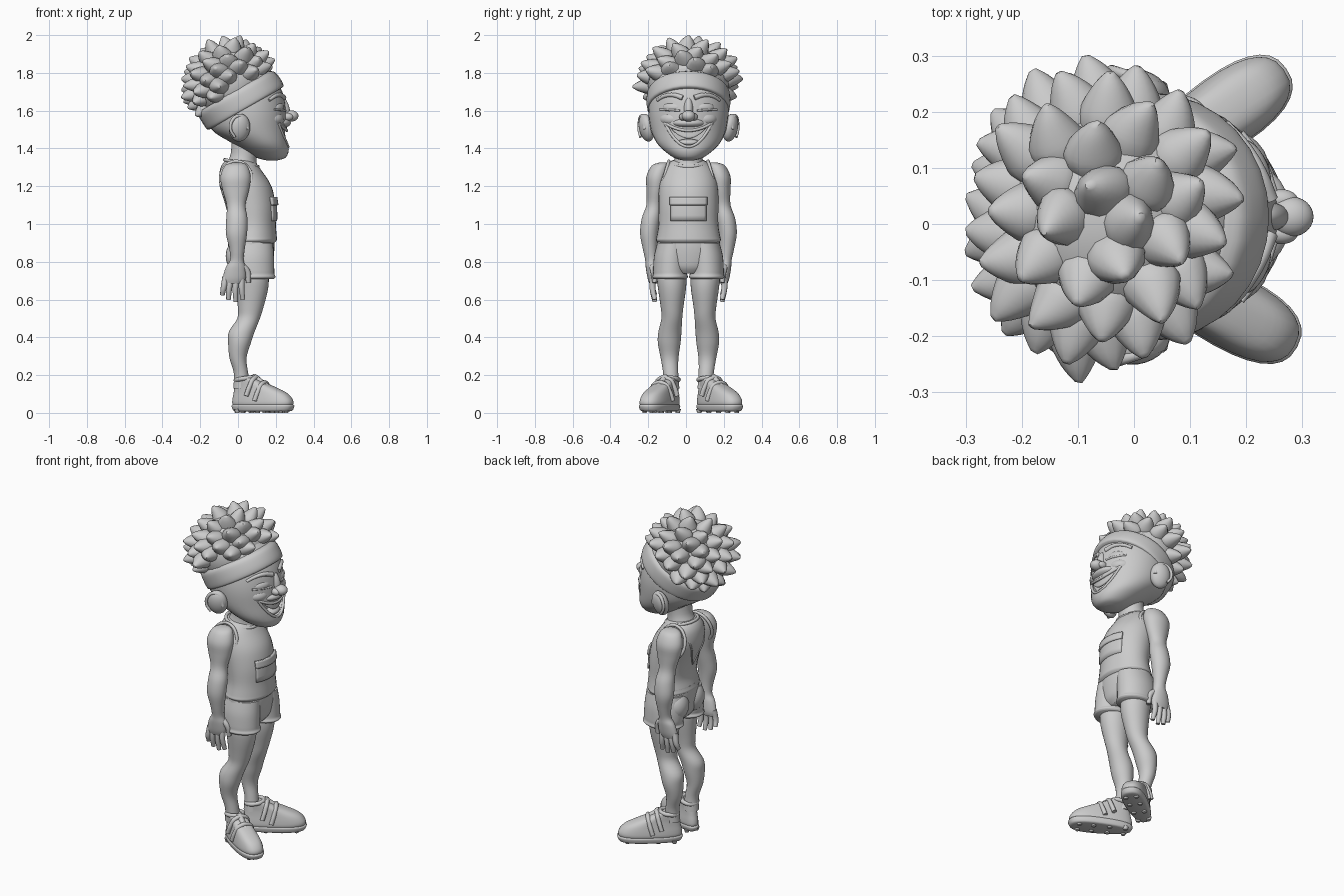
import bpy, bmesh, math, random
from mathutils import Matrix, Vector

random.seed(4)
if "Cube" in bpy.data.objects:
    bpy.data.objects.remove(bpy.data.objects["Cube"])

clay = bpy.data.materials.new("clay_grey")
clay.use_nodes = True
clay.diffuse_color = (0.6, 0.6, 0.6, 1)
clay.node_tree.nodes["Principled BSDF"].inputs["Base Color"].default_value = (0.6, 0.6, 0.6, 1)
parts = []


def add(name, data):
    ob = bpy.data.objects.new(name, data)
    bpy.context.collection.objects.link(ob)
    data.materials.append(clay)
    parts.append(ob)
    return ob


def mesh(name, bm):
    bmesh.ops.recalc_face_normals(bm, faces=bm.faces)
    me = bpy.data.meshes.new(name)
    bm.to_mesh(me)
    bm.free()
    return add(name, me)


def spline(rings, t):
    """Smooth interpolation between the rings at parameter t."""
    i = min(int(t), len(rings) - 2)
    f = t - i
    a, b, c, d = (rings[max(0, min(len(rings) - 1, i + k))] for k in (-1, 0, 1, 2))
    return [q + f * ((r - p) / 2 + f * ((2 * p - 5 * q + 4 * r - s) / 2 + f * (3 * q - p - 3 * r + s) / 2))
            for p, q, r, s in zip(a, b, c, d)]


def loft_into(bm, rings, matrix=Matrix(), n=32, steps=4, egg=0):
    """Skin elliptical rings (cx, cy, z, rx, ry); egg squares them and widens the +x end."""
    rows = []
    for k in range((len(rings) - 1) * steps + 1):
        cx, cy, z, rx, ry = spline(rings, k / steps)
        row = []
        for j in range(n):
            c, s = math.cos(j * math.tau / n), math.sin(j * math.tau / n)
            c, s = (math.copysign(abs(v) ** (1 - egg), v) for v in (c, s))
            row.append(bm.verts.new(matrix @ Vector((cx + rx * c, cy + ry * s * (1 + egg * c), z))))
        rows.append(row)
    for a, b in zip(rows, rows[1:]):
        for j in range(n):
            bm.faces.new((a[j], a[(j + 1) % n], b[(j + 1) % n], b[j]))
    bm.faces.new(rows[0])
    bm.faces.new(rows[-1])


def loft(name, rings, matrix=Matrix(), side=1, egg=0):
    bm = bmesh.new()
    loft_into(bm, [(x, y * side, z, rx, ry) for x, y, z, rx, ry in rings], matrix, egg=egg)
    return mesh(name, bm)


def ball(name, loc, size, rot=(0, 0, 0)):
    bm = bmesh.new()
    bmesh.ops.create_uvsphere(bm, u_segments=24, v_segments=16, radius=1)
    bmesh.ops.scale(bm, vec=size, verts=bm.verts)
    ob = mesh(name, bm)
    ob.location, ob.rotation_euler = loc, rot
    return ob


def tube(name, points, radius, taper=1.0, cyclic=False):
    cu = bpy.data.curves.new(name, "CURVE")
    cu.dimensions, cu.bevel_depth, cu.use_fill_caps = "3D", radius, True
    cu.bevel_resolution, cu.resolution_u = 3, 6
    sp = cu.splines.new("BEZIER")
    sp.bezier_points.add(len(points) - 1)
    sp.use_cyclic_u = cyclic
    for i, (bp, p) in enumerate(zip(sp.bezier_points, points)):
        bp.co = p
        bp.handle_left_type = bp.handle_right_type = "AUTO"
        bp.radius = 1 + (taper - 1) * i / (len(points) - 1)
    return add(name, cu)


def surface(rings, y, z, sign=1):
    """Point on a lofted body at the given y and z, front or back."""
    k = next((i for i in range(len(rings) - 2) if rings[i + 1][2] > z), len(rings) - 2)
    t = k + (z - rings[k][2]) / (rings[k + 1][2] - rings[k][2])
    cx, cy, _, rx, ry = spline(rings, t)
    return Vector((cx + sign * rx * math.sqrt(max(0, 1 - (y / ry) ** 2)), y, z))


def panel(name, rings, half, low, high, off, thick=0.009):
    """Thin plate that follows the front of a lofted body."""
    bm = bmesh.new()
    grid = [[bm.verts.new(surface(rings, u / 8 * half, low(u / 8) + (high(u / 8) - low(u / 8)) * v / 4)
                          + Vector((off, 0, 0))) for v in range(5)] for u in range(-8, 9)]
    for a, b in zip(grid, grid[1:]):
        for v in range(4):
            bm.faces.new((a[v], b[v], b[v + 1], a[v + 1]))
    ob = mesh(name, bm)
    ob.modifiers.new("thickness", "SOLIDIFY").thickness = thick
    return ob


# Head with open laughing mouth
HEAD = [(.18, 0, 1.337, .03, .03), (.175, 0, 1.35, .075, .075), (.15, 0, 1.385, .118, .125),
        (.115, 0, 1.43, .15, .168), (.06, 0, 1.5, .2, .2), (.04, 0, 1.6, .215, .212),
        (.025, 0, 1.7, .21, .2), (0, 0, 1.8, .17, .17), (-.02, 0, 1.88, .08, .08)]
head = loft("head", HEAD)
lip_top = lambda u: 1.495 + .04 * u * u
lip_low = lambda u: 1.41 + .125 * u * u
us = [i / 8 for i in range(-8, 9)]
outline = [(u * .125, lip_top(u) + .001) for u in us] + [(u * .125, lip_low(u)) for u in us[-2:0:-1]]
bm = bmesh.new()
face = bm.faces.new([bm.verts.new((.205, y, z)) for y, z in outline])
ext = bmesh.ops.extrude_face_region(bm, geom=[face])["geom"]
bmesh.ops.translate(bm, vec=(.2, 0, 0), verts=[v for v in ext if isinstance(v, bmesh.types.BMVert)])
cutter = mesh("mouth_cutter", bm)
cut = head.modifiers.new("mouth", "BOOLEAN")
cut.operation, cut.object = "DIFFERENCE", cutter
bpy.context.view_layer.objects.active = head
bpy.ops.object.modifier_apply(modifier="mouth")
parts.remove(cutter)
bpy.data.objects.remove(cutter)
for name, edge in (("upper_lip", lip_top), ("lower_lip", lip_low)):
    tube(name, [surface(HEAD, u * .125, edge(u)) - Vector((.003, 0, 0)) for u in us[::2]], .008)
panel("upper_teeth", HEAD, .115, lambda u: lip_top(u) - .042 * (1 - u * u), lip_top, -.012)
ball("tongue", (.215, 0, 1.43), (.04, .065, .02))
ball("muzzle", (.215, 0, 1.535), (.065, .09, .03))
ball("nose_tip", (.28, 0, 1.572), (.04, .036, .03))
ball("nose_bridge", (.24, 0, 1.605), (.034, .026, .07), (0, -.2, 0))

for side, label in ((1, "left"), (-1, "right")):
    # Facial features on each side
    on = lambda y, z: surface(HEAD, y * side, z)
    ball(label + "_nostril", (.262, side * .03, 1.567), (.03, .019, .02))
    ball(label + "_cheek", on(.115, 1.555).lerp(Vector((.04, 0, 1.555)), .33), (.08, .08, .05))
    ball(label + "_eyelid", on(.095, 1.615).lerp(Vector((.04, 0, 1.615)), .1), (.028, .055, .03), (0, 0, side * .4))
    tube(label + "_lash_line", [on(.045, 1.6), on(.095, 1.604), on(.15, 1.606)], .006)
    tube(label + "_eyebrow", [on(.03, 1.668), on(.08, 1.683), on(.125, 1.678), on(.165, 1.655)], .014, .6)
    # Ear
    ball(label + "_ear", (.008, side * .222, 1.51), (.058, .038, .075), (side * -.2, 0, side * -.3))
    rim = [(.005 + .045 * math.cos(a), side * (.246 - .016 * math.cos(a)), 1.512 + .06 * math.sin(a))
           for a in (-.2, .8, 1.6, 2.4, 3.3, 4.2)]
    tube(label + "_ear_rim", rim, .012, .6)
    # Arm
    loft(label + "_arm", [(-.005, .135, 1.325, .025, .02), (-.01, .148, 1.308, .06, .047),
         (-.013, .165, 1.25, .08, .058), (-.012, .172, 1.18, .07, .05), (-.01, .18, 1.1, .05, .043),
         (-.006, .197, 1.03, .056, .05), (-.008, .208, .95, .056, .048), (-.005, .204, .87, .041, .038),
         (-.006, .197, .81, .036, .032), (-.013, .193, .77, .052, .033), (-.02, .187, .715, .06, .03),
         (-.025, .185, .685, .05, .022)], side=side)
    # Fingers and thumb
    for k, (x0, x1, z1) in enumerate(((-.064, -.083, .625), (-.038, -.05, .6), (-.01, -.012, .588), (.018, .026, .6))):
        tube(f"{label}_finger_{k + 1}", [(x0, side * .187, .72), ((x0 + x1) / 2 - .003, side * .19, .66),
             (x1, side * .178, z1)], .019, .65)
    tube(label + "_thumb", [(.015, side * .19, .78), (.048, side * .185, .75), (.055, side * .178, .69)], .02, .65)
    # Leg
    loft(label + "_leg", [(.075, .085, .82, .08, .07), (.075, .088, .72, .088, .078), (.075, .087, .65, .083, .073),
         (.067, .087, .56, .068, .06), (.056, .088, .5, .06, .055), (.02, .098, .43, .068, .061),
         (.008, .102, .37, .06, .06), (.0, .1, .29, .045, .047), (.016, .094, .21, .038, .04),
         (.02, .09, .13, .045, .042)], side=side)
    ball(label + "_kneecap", (.09, side * .088, .53), (.03, .036, .05))
    # Shorts leg with rolled hem
    loft(label + "_shorts_leg", [(.072, .082, .9, .113, .083), (.07, .092, .83, .12, .09),
         (.072, .097, .76, .12, .09), (.075, .097, .735, .118, .09), (.075, .097, .72, .124, .094),
         (.075, .097, .71, .115, .087)], side=side)
    ball(label + "_buttock", (-.0, side * .075, .83), (.065, .075, .085))
    # Armhole trim of the vest
    tube(label + "_armhole", [(-.01 + .082 * math.cos(a), side * (.13 - .026 * math.sin(a)),
         1.24 + .092 * math.sin(a)) for a in (i * math.tau / 10 for i in range(10))], .009, cyclic=True)
    # Shoe, turned outward
    angle = 35 if side > 0 else 28
    turn = Matrix.Translation((.02, side * .088, 0)) @ Matrix.Rotation(side * math.radians(angle), 4, "Z")
    loft(label + "_shoe", [(.125, 0, .03, .165, .054), (.125, 0, .05, .177, .062), (.122, 0, .075, .173, .061),
         (.11, 0, .105, .155, .056), (.08, 0, .135, .12, .05), (.048, 0, .162, .082, .046),
         (.03, 0, .185, .054, .043)], turn, egg=.2)
    loft(label + "_sole", [(.125, 0, .008, .155, .05), (.125, 0, .014, .172, .06), (.125, 0, .036, .182, .065),
         (.125, 0, .045, .175, .061)], turn, egg=.2)
    tube(label + "_shoe_collar", [turn @ Vector((.02 + .05 * math.cos(a), .043 * math.sin(a),
         .18 + .008 * math.cos(a))) for a in (i * math.tau / 8 for i in range(8))], .012, cyclic=True)
    tube(label + "_tongue", [turn @ Vector(p) for p in ((.07, 0, .19), (.11, 0, .165), (.16, 0, .135))], .02, .7)
    for k, x in enumerate((.085, .135)):
        tube(f"{label}_strap_{k + 1}", [turn @ Vector((x + dx, y, .19 - k * .026 - drop)) for dx, y, drop in
             ((-.025, -.064, .1), (-.01, -.053, .05), (0, -.03, .012), (0, .03, .012), (-.01, .053, .05),
              (-.025, .064, .1))], .013)
    bm = bmesh.new()
    for x in (-.01, .08, .17, .25):
        for y in (-.03, .03):
            bmesh.ops.create_cone(bm, segments=8, radius1=.011, radius2=.018, depth=.02, cap_ends=True,
                                  matrix=turn @ Matrix.Translation((x, y, .01)))
    mesh(label + "_shoe_studs", bm)

# Neck, vest and shorts
loft("neck", [(.02, 0, 1.28, .095, .095), (.022, 0, 1.33, .076, .078), (.035, 0, 1.38, .072, .072),
              (.05, 0, 1.47, .085, .08)])
VEST = [(.075, 0, .9, .118, .16), (.075, 0, .915, .13, .172), (.077, 0, .935, .128, .168),
        (.08, 0, 1.0, .12, .158), (.068, 0, 1.1, .13, .158), (.04, 0, 1.2, .137, .155),
        (.015, 0, 1.28, .112, .135), (.008, 0, 1.325, .085, .1), (.01, 0, 1.34, .06, .07)]
loft("vest", VEST)
loft("shorts", [(.07, 0, .94, .12, .163), (.07, 0, .88, .123, .168), (.07, 0, .82, .118, .165),
                (.07, 0, .77, .108, .14), (.07, 0, .738, .085, .1)])
tube("neckline", [(.018 + .088 * math.cos(a), .088 * math.sin(a), 1.322 - .018 * math.cos(a))
                  for a in (i * math.tau / 10 for i in range(10))], .009, cyclic=True)
for side, label in ((1, "left"), (-1, "right")):
    tube(label + "_back_seam", [surface(VEST, side * y, z, -1)
                                for y, z in ((.09, 1.3), (.06, 1.2), (.025, 1.12), (0, 1.07))], .005)

# Chest pouch with flap
panel("chest_pouch", VEST, .095, lambda u: 1.015, lambda u: 1.14, .008, .02)
panel("pouch_flap", VEST, .1, lambda u: 1.1, lambda u: 1.143, .016, .012)

# Tilted headband
tilt = Matrix.Translation((.02, 0, 1.65)) @ Matrix.Rotation(math.radians(-30), 4, "Y")
loft("headband", [(0, 0, -.045, .218, .205), (0, 0, -.038, .233, .218), (0, 0, -.005, .237, .222),
                  (-.004, 0, .045, .233, .219), (-.01, 0, .066, .215, .205)], tilt)

# Spiky hair: a dome covered in fat locks that sweep away from the crown
centre, axis, crown = Vector((-.04, 0, 1.745)), Vector((-.5, 0, .87)), Vector((-.3, 0, .95))
ball("hair_dome", centre, (.2, .215, .195))
bm = bmesh.new()
count = 92
for i in range(count):
    h = 1 - 2 * (i + .3) / count
    r, a = math.sqrt(1 - h * h), i * 2.39996
    d = Vector((r * math.cos(a), r * math.sin(a), h))
    if d.dot(axis) < -.12 + .38 * min(0, d.x):
        continue
    reach = random.uniform(.93, 1.03) if h < .9 else 1
    root = centre + Vector((d.x * .13, d.y * .145, d.z * .13))
    e = (d + .22 * (d - crown * d.dot(crown))).normalized()
    tip = centre + Vector((e.x * .275, e.y * .295, e.z * .257)) * reach
    length, bend = (tip - root).length, random.uniform(-.02, .02)
    frame = Matrix.Translation(root) @ (tip - root).to_track_quat("Z", "Y").to_matrix().to_4x4()
    loft_into(bm, [(0, 0, 0, .045, .045), (bend, 0, length * .4, .054, .046), (bend, 0, length * .62, .046, .038),
                   (bend / 2, 0, length * .86, .026, .022), (0, 0, length, .007, .006)], frame, n=12, steps=3)
mesh("hair_locks", bm)

# Shading and slight sideways stance
bpy.ops.object.select_all(action="DESELECT")
for ob in parts:
    ob.location.y += .013
    if ob.type == "MESH":
        ob.select_set(True)
        bpy.context.view_layer.objects.active = ob
bpy.ops.object.shade_smooth_by_angle(angle=math.radians(50))
